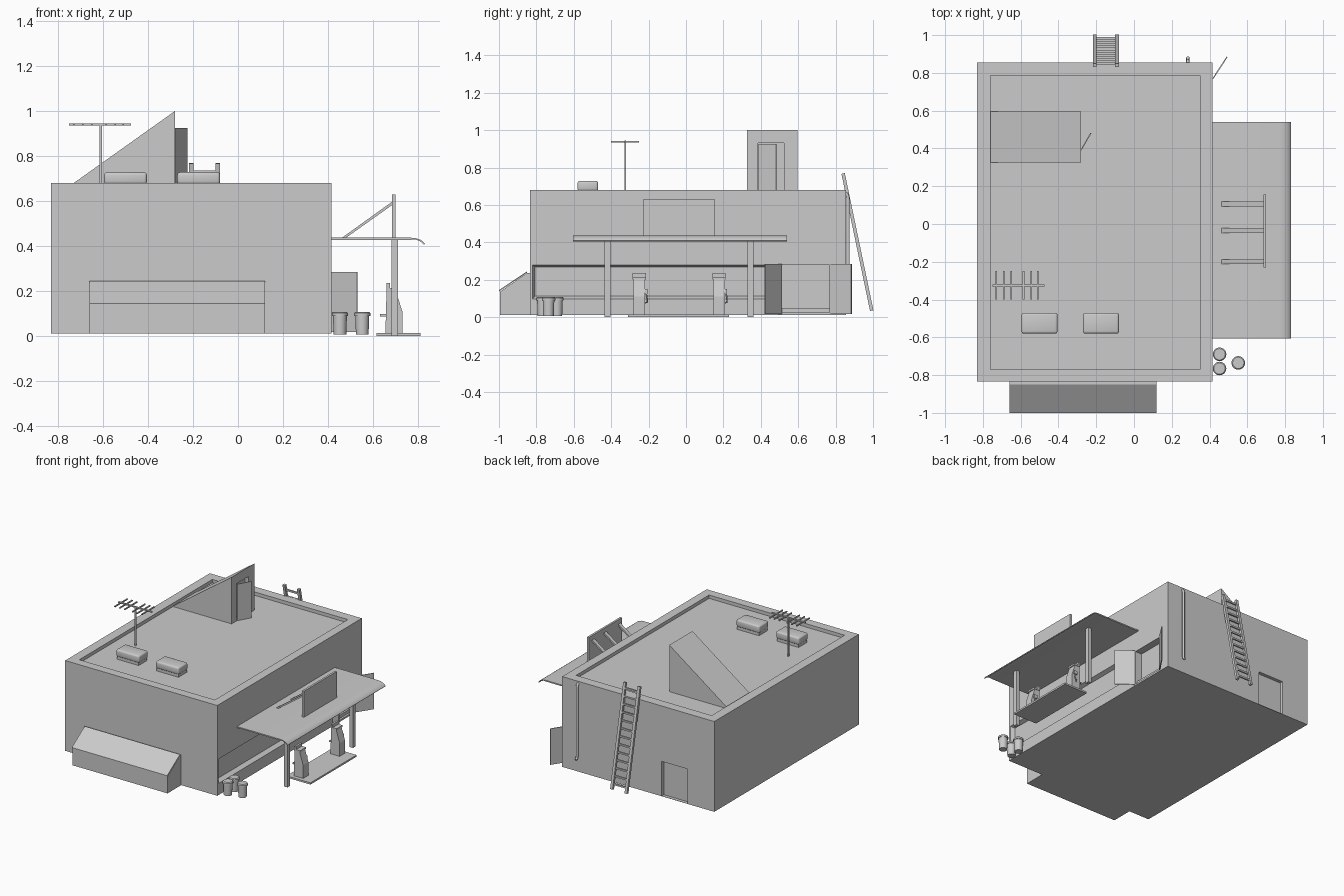
import bpy, bmesh, math
from mathutils import Vector

if "Cube" in bpy.data.objects:
    bpy.data.objects.remove(bpy.data.objects["Cube"])


def finish(name, bm):
    bmesh.ops.recalc_face_normals(bm, faces=bm.faces)
    me = bpy.data.meshes.new(name)
    bm.to_mesh(me)
    bm.free()
    ob = bpy.data.objects.new(name, me)
    bpy.context.collection.objects.link(ob)
    return ob


def box(name, x, y, z, bevel=0):
    """Box from (min, max) pairs."""
    bm = bmesh.new()
    bmesh.ops.create_cube(bm, size=1)
    for v in bm.verts:
        v.co = [(a + b) / 2 + c * (b - a) for (a, b), c in zip((x, y, z), v.co)]
    if bevel:
        bmesh.ops.bevel(bm, geom=bm.edges[:], offset=bevel, segments=3,
                        profile=0.5, affect='EDGES')
    return finish(name, bm)


def prism(name, pts, a, b, axis='y'):
    """Extrude a profile: (x, z) along y or (y, z) along x."""
    bm = bmesh.new()
    place = (lambda p, t: (p[0], t, p[1])) if axis == 'y' else (lambda p, t: (t, p[0], p[1]))
    face = bm.faces.new([bm.verts.new(place(p, a)) for p in pts])
    ext = bmesh.ops.extrude_face_region(bm, geom=[face])
    d = Vector(place((0, 0), b - a))
    bmesh.ops.translate(bm, vec=d, verts=[g for g in ext['geom'] if isinstance(g, bmesh.types.BMVert)])
    return finish(name, bm)


def smooth(ob):
    bpy.ops.object.select_all(action='DESELECT')
    ob.select_set(True)
    bpy.context.view_layer.objects.active = ob
    bpy.ops.object.shade_smooth_by_angle(angle=math.radians(35))
    return ob


def lathe(name, cx, cy, profile, n=20):
    """Revolve (radius, z) points about a vertical axis."""
    bm = bmesh.new()
    rings = [[bm.verts.new((cx + r * math.cos(2 * math.pi * i / n),
                            cy + r * math.sin(2 * math.pi * i / n), z)) for i in range(n)]
             for r, z in profile]
    for lo, hi in zip(rings, rings[1:]):
        for i in range(n):
            bm.faces.new((lo[i], lo[(i + 1) % n], hi[(i + 1) % n], hi[i]))
    bm.faces.new(rings[0])
    bm.faces.new(rings[-1])
    return smooth(finish(name, bm))


def tube(name, pts, r):
    cu = bpy.data.curves.new(name, 'CURVE')
    cu.dimensions = '3D'
    cu.bevel_depth, cu.bevel_resolution, cu.use_fill_caps = r, 2, True
    sp = cu.splines.new('POLY')
    sp.points.add(len(pts) - 1)
    for p, c in zip(sp.points, pts):
        p.co = (*c, 1)
    ob = bpy.data.objects.new(name, cu)
    bpy.context.collection.objects.link(ob)
    return ob


def leaf(name, hinge, tip, z, t=0.006):
    """Thin door leaf standing on the line hinge-tip."""
    h, e = Vector(hinge), Vector(tip)
    n = Vector((h.y - e.y, e.x - h.x)).normalized() * t / 2
    bm = bmesh.new()
    lo, hi = [[bm.verts.new((p.x, p.y, zz)) for p in (h - n, e - n, e + n, h + n)] for zz in z]
    bm.faces.new(lo)
    bm.faces.new(hi)
    for i in range(4):
        j = (i + 1) % 4
        bm.faces.new((lo[i], lo[j], hi[j], hi[i]))
    return finish(name, bm)


def cut(ob, cutters):
    """Subtract the cutters for good and remove them."""
    for c in cutters:
        m = ob.modifiers.new("cut", 'BOOLEAN')
        m.operation, m.solver, m.object = 'DIFFERENCE', 'EXACT', c
    bpy.context.view_layer.update()
    ob.data = bpy.data.meshes.new_from_object(ob.evaluated_get(bpy.context.evaluated_depsgraph_get()))
    ob.modifiers.clear()
    for c in cutters:
        bpy.data.objects.remove(c)


ROOF = 0.655

# Main building with roof tray, shop window, side doorway and back doorway
building = box("building", (-0.83, 0.415), (-0.835, 0.855), (0.012, 0.68))
window = box("window_cutter", (0.385, 0.425), (-0.825, 0.46), (0.092, 0.282))
for v in window.data.vertices:      # splayed reveal
    if v.co.x < 0.4:
        v.co.y += 0.018 if v.co.y < 0 else -0.018
        v.co.z += 0.022 if v.co.z < 0.2 else -0.015
cut(building, [
    box("roof_cutter", (-0.76, 0.35), (-0.77, 0.785), (ROOF, 0.8)),
    window,
    box("garage_cutter", (0.36, 0.5), (0.51, 0.77), (0.025, 0.28)),
    box("back_door_cutter", (-0.61, -0.40), (0.83, 0.9), (0.014, 0.27)),
])
box("doorway_step", (0.36, 0.40), (0.51, 0.77), (0.02, 0.05))

# Side double doors, standing open
leaf("side_door_near", (0.418, 0.51), (0.53, 0.423), (0.018, 0.285))
leaf("side_door_far", (0.418, 0.77), (0.493, 0.885), (0.018, 0.285))

# Roof stair housing with open door
stairs = prism("stair_housing", [(-0.765, ROOF), (-0.28, ROOF), (-0.28, 1.0)], 0.325, 0.595)
cut(stairs, [box("stair_door_cutter", (-0.31, -0.2), (0.385, 0.525), (ROOF + 0.005, 0.93))])
leaf("stair_door", (-0.281, 0.39), (-0.228, 0.482), (ROOF, 0.925))

# Rooftop ventilation boxes
for i, x in enumerate((-0.595, -0.27)):
    smooth(box(f"roof_vent_{i}", (x, x + 0.19), (-0.58, -0.47), (ROOF + 0.02, 0.728), 0.012))
    box(f"roof_vent_base_{i}", (x + 0.006, x + 0.184), (-0.574, -0.476), (ROOF, 0.69))

# Aerial
box("aerial_mast", (-0.615, -0.605), (-0.33, -0.32), (ROOF, 0.94))
box("aerial_boom", (-0.75, -0.475), (-0.33, -0.32), (0.935, 0.944))
for i, x in enumerate((-0.73, -0.69, -0.65, -0.585, -0.545, -0.51)):
    box(f"aerial_bar_{i}", (x - 0.004, x + 0.004), (-0.40, -0.25), (0.935, 0.943))

# Front cellar hatch with a sloping lid
prism("hatch_body", [(-0.995, 0.012), (-0.835, 0.012), (-0.835, 0.237), (-0.85, 0.237), (-0.995, 0.135)],
      -0.66, 0.12, 'x')
prism("hatch_lid", [(-1.0, 0.137), (-0.85, 0.238), (-0.85, 0.245), (-1.0, 0.145)], -0.66, 0.12, 'x')

# Canopy with drooping outer lip
top = [(0.415, 0.437), (0.77, 0.437), (0.79, 0.435), (0.81, 0.428), (0.822, 0.42), (0.83, 0.41)]
canopy = prism("canopy", top + [(x - 0.004, z - 0.005) for x, z in reversed(top[2:])]
               + [(0.77, 0.428), (0.415, 0.428)], -0.605, 0.54)
smooth(canopy)
for n, y in (("front", -0.42), ("back", 0.345)):
    box(f"canopy_post_{n}", (0.682, 0.71), (y - 0.015, y + 0.015), (0, 0.43))

# Blank sign board and braces
box("sign_board", (0.685, 0.70), (-0.23, 0.155), (0.437, 0.63))
for i, y in enumerate((-0.20, -0.035, 0.105)):
    prism(f"sign_brace_{i}", [(0.462, 0.437), (0.48, 0.437), (0.686, 0.583), (0.686, 0.598)],
          y - 0.013, y + 0.013)

# Pump island and two fuel pumps
box("pump_island", (0.615, 0.81), (-0.31, 0.23), (0, 0.013))
for i, y in enumerate((-0.25, 0.177)):
    prism(f"pump_body_{i}", [(0.655, 0.013), (0.73, 0.013), (0.73, 0.11), (0.70, 0.205), (0.66, 0.205)],
          y - 0.031, y + 0.031)
    prism(f"pump_head_{i}", [(0.66, 0.20), (0.708, 0.20), (0.708, 0.213), (0.675, 0.213),
                             (0.675, 0.235), (0.66, 0.235)], y - 0.035, y + 0.035)
    box(f"pump_nozzle_{i}", (0.69, 0.715), (y + 0.031, y + 0.043), (0.125, 0.15))
    box(f"pump_tray_{i}", (0.632, 0.66), (y - 0.015, y + 0.015), (0.088, 0.098))
    tube(f"pump_hose_{i}", [(0.705, y + 0.037, 0.13), (0.71, y + 0.042, 0.10),
                            (0.70, y + 0.042, 0.08), (0.69, y + 0.028, 0.075)], 0.004)

# Barrels
for i, (x, y) in enumerate(((0.453, -0.69), (0.453, -0.765), (0.552, -0.735))):
    lathe(f"barrel_{i}", x, y, [(0.028, 0.006), (0.031, 0.09), (0.036, 0.09), (0.036, 0.102), (0.03, 0.108)])

# Ladder leaning on the back wall
lo, hi = Vector((0.993, 0.035)), Vector((0.84, 0.768))
w = Vector((0.009, 0.002))
for n, x in (("left", -0.218), ("right", -0.1)):
    prism(f"ladder_rail_{n}", [lo - w, lo + w, hi + w, hi - w], x, x + 0.02, 'x')
for i in range(13):
    p = lo.lerp(hi, (i + 0.7) / 13.4)
    box(f"ladder_rung_{i}", (-0.2, -0.1), (p.x - 0.006, p.x + 0.006), (p.y - 0.006, p.y + 0.006))

# Drainpipe on the back wall, with a kicked-out foot
tube("drainpipe", [(0.285, 0.848, 0.665), (0.285, 0.862, 0.655), (0.285, 0.866, 0.64), (0.285, 0.866, 0.13),
                   (0.285, 0.87, 0.115), (0.285, 0.882, 0.108)], 0.009)
